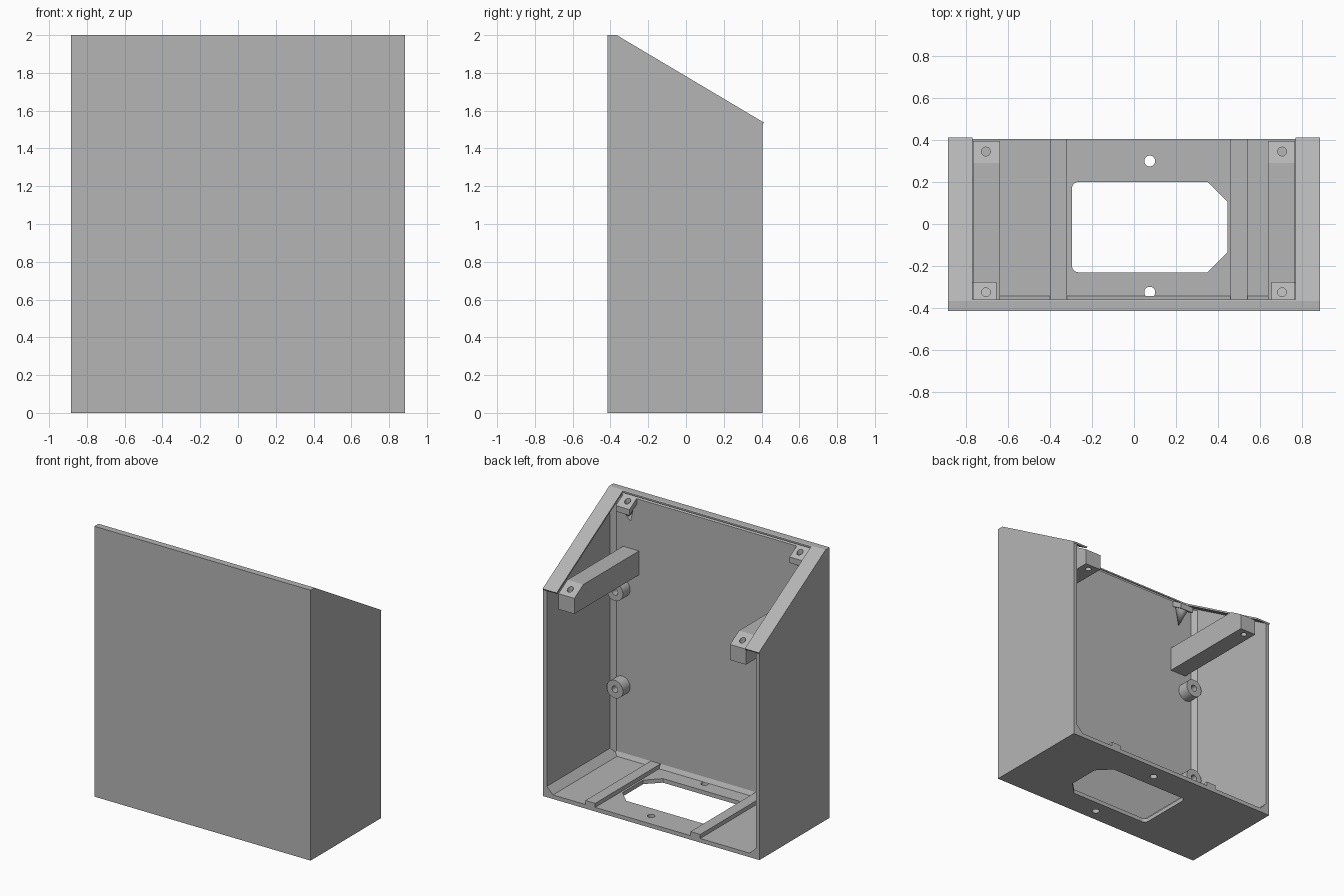
import bpy, bmesh, math
from mathutils import Vector

cube = bpy.data.objects.get("Cube")
if cube:
    bpy.data.objects.remove(cube, do_unlink=True)

grey = bpy.data.materials.new("plain_grey")
grey.use_nodes = True
COLOUR = (0.46, 0.46, 0.46, 1)
grey.diffuse_color = COLOUR
bsdf = next(n for n in grey.node_tree.nodes if n.type == 'BSDF_PRINCIPLED')
bsdf.inputs["Base Color"].default_value = COLOUR
bsdf.inputs["Roughness"].default_value = 0.6

HALF_W, FRONT, BACK, WALL, INNER = 0.885, -0.415, 0.405, 0.03, -0.36
IN_X = HALF_W - WALL


def slope(y, drop=0.0):
    """Height of the sloped top at depth y, lowered by drop."""
    return 2 - 0.594 * (y + 0.367) - drop


def finish(name, bm):
    bmesh.ops.recalc_face_normals(bm, faces=bm.faces[:])
    mesh = bpy.data.meshes.new(name)
    bm.to_mesh(mesh)
    bm.free()
    mesh.materials.append(grey)
    obj = bpy.data.objects.new(name, mesh)
    bpy.context.collection.objects.link(obj)
    return obj


def prism(name, pts, axis, lo, hi):
    """Extrude a 2D outline along x (yz points), y (xz points) or z (xy points)."""
    place = {'x': lambda a, b: (lo, a, b),
             'y': lambda a, b: (a, lo, b),
             'z': lambda a, b: (a, b, lo)}[axis]
    bm = bmesh.new()
    face = bm.faces.new([bm.verts.new(place(a, b)) for a, b in pts])
    ext = bmesh.ops.extrude_face_region(bm, geom=[face])
    step = Vector([hi - lo if axis == c else 0 for c in "xyz"])
    bmesh.ops.translate(bm, vec=step,
                        verts=[v for v in ext["geom"] if isinstance(v, bmesh.types.BMVert)])
    return finish(name, bm)


def circle(cx, cy, r, n=32):
    return [(cx + r * math.cos(2 * math.pi * i / n),
             cy + r * math.sin(2 * math.pi * i / n)) for i in range(n)]


def rect(a0, a1, b0, b1):
    return [(a0, b0), (a1, b0), (a1, b1), (a0, b1)]


def cut(obj, cutter):
    mod = obj.modifiers.new("cut", 'BOOLEAN')
    mod.operation, mod.solver, mod.object = 'DIFFERENCE', 'EXACT', cutter
    with bpy.context.temp_override(object=obj, active_object=obj):
        bpy.ops.object.modifier_apply(modifier="cut")
    bpy.data.objects.remove(cutter, do_unlink=True)


def smooth(obj):
    bpy.ops.object.select_all(action='DESELECT')
    obj.select_set(True)
    bpy.context.view_layer.objects.active = obj
    bpy.ops.object.shade_smooth_by_angle(angle=math.radians(35))


# Front wall with a shallow panel slot under its top edge
prism("front_wall", [(FRONT, 0), (INNER, 0), (INNER, slope(INNER, 0.026)),
                     (-0.377, slope(-0.377, 0.026)), (-0.377, slope(-0.377, 0.012)),
                     (INNER, slope(INNER, 0.012)), (INNER, slope(INNER)),
                     (-0.367, 2), (FRONT, 2)], 'x', -HALF_W, HALF_W)

# Floor with the socket opening and two screw holes
floor = prism("floor", rect(-HALF_W, HALF_W, FRONT, BACK), 'z', 0, WALL)
opening = [(0.35, -0.23), (0.445, -0.135), (0.445, 0.105), (0.35, 0.2)]
for cx, cy, start in ((-0.265, 0.17, 90), (-0.265, -0.2, 180)):
    for k in range(7):
        a = math.radians(start + 15 * k)
        opening.append((cx + 0.03 * math.cos(a), cy + 0.03 * math.sin(a)))
cut(floor, prism("cutter", opening, 'z', -0.1, 0.1))
for y in (0.3, -0.325):
    cut(floor, prism("cutter", circle(0.075, y, 0.026), 'z', -0.1, 0.1))

# Floor ribs and the fillet along the front of the floor
for name, x in (("right_floor_rib", -0.4), ("left_floor_rib", 0.46)):
    prism(name, rect(x, x + 0.08, INNER, BACK), 'z', 0.02, 0.06)
prism("front_floor_fillet", [(INNER, WALL), (-0.343, WALL), (INNER, 0.06)],
      'x', -IN_X, IN_X)

for side, s in (("left", 1), ("right", -1)):
    # Side wall, sloped flange above it, inner corner fillets
    prism(side + "_wall", [(FRONT, 0), (BACK, 0), (BACK, slope(BACK, 0.006)),
                           (-0.367, 1.994), (FRONT, 1.994)], 'x', s * IN_X, s * HALF_W)
    prism(side + "_flange", [(-0.367, 2), (0.413, slope(0.413)),
                             (0.406, slope(0.406, 0.014)), (-0.367, 1.986)],
          'x', s * 0.77, s * HALF_W)
    prism(side + "_corner_fillet", [(s * IN_X, INNER), (s * 0.82, INNER),
                                    (s * IN_X, -0.335)], 'z', WALL, 1.96)
    prism(side + "_floor_fillet", [(s * IN_X, WALL), (s * 0.805, WALL),
                                   (s * IN_X, 0.08)], 'y', INNER, BACK)

    # Long arm reaching from the front wall to the rear screw position
    arm = prism(side + "_arm", [(INNER, 1.41), (0.395, 1.41), (0.395, slope(0.395, 0.022)),
                                (0.29, slope(0.29, 0.022)), (INNER, slope(0.29, 0.022))],
                'x', s * 0.637, s * 0.767)
    cut(arm, prism("cutter", circle(s * 0.705, 0.345, 0.021, 20), 'z', 1.3, 1.7))

    # Front screw tab with a tapering support on the wall
    tab = prism(side + "_screw_tab", [(INNER, slope(INNER, 0.068)), (-0.275, slope(-0.275, 0.068)),
                                      (-0.275, slope(-0.275, 0.024)),
                                      (INNER, slope(INNER, 0.024))],
                'x', s * 0.655, s * 0.767)
    cut(tab, prism("cutter", circle(s * 0.705, -0.325, 0.021, 20), 'z', 1.8, 2.1))
    bm = bmesh.new()
    ring = [bm.verts.new((x, max(y, INNER), slope(max(y, INNER), 0.06)))
            for x, y in circle(s * 0.705, -0.325, 0.045, 24)]
    tip = bm.verts.new((s * 0.705, INNER, 1.79))
    bm.faces.new(ring)
    for i, v in enumerate(ring):
        bm.faces.new((v, ring[(i + 1) % len(ring)], tip))
    smooth(finish(side + "_tab_support", bm))

    # Round mounting bosses on the front wall
    for level, z in (("lower", 0.56), ("upper", 1.28)):
        boss = prism(f"{side}_{level}_boss", circle(s * 0.775, z, 0.066), 'y', INNER, -0.275)
        cut(boss, prism("cutter", circle(s * 0.775, z, 0.024, 20), 'y', -0.345, -0.2))
        smooth(boss)
